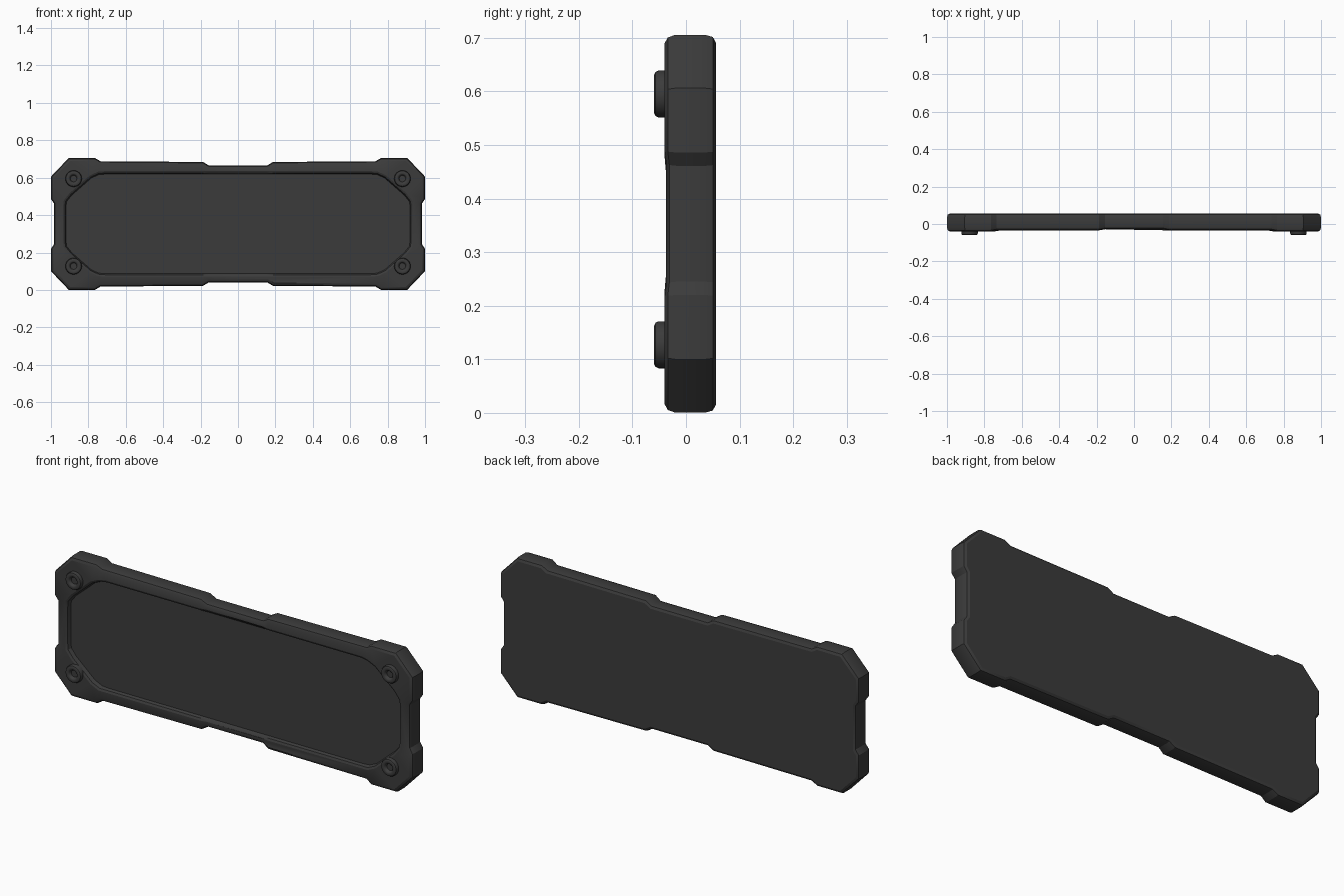
import bpy, bmesh, math
from mathutils import Vector

if "Cube" in bpy.data.objects:
    bpy.data.objects.remove(bpy.data.objects["Cube"])

CZ = 0.353  # middle height of the plate

grey = bpy.data.materials.new("dark grey")
grey.diffuse_color = (0.044, 0.044, 0.044, 1)
grey.use_nodes = True
grey.node_tree.nodes["Principled BSDF"].inputs["Base Color"].default_value = grey.diffuse_color

# One quarter of each outline: x, height from the middle, y of the front surface
OUTER = [(0.155, 0.312, -0.028), (0.187, 0.331, -0.034), (0.735, 0.335, -0.034),
         (0.765, 0.3525, -0.04), (0.905, 0.3525, -0.04), (1.0, 0.253, -0.04),
         (1.0, 0.133, -0.04), (0.983, 0.108, -0.037)]
INNER = [(0.155, 0.268, -0.028), (0.187, 0.268, -0.034), (0.71, 0.268, -0.034),
         (0.745, 0.265, -0.04), (0.785, 0.247, -0.04), (0.89, 0.155, -0.04),
         (0.918, 0.12, -0.04), (0.922, 0.09, -0.037)]


def full_loop(quarter):
    """Mirror a quarter outline into a closed clockwise loop."""
    def flip(sx, sz):
        return [(x * sx, z * sz, y) for x, z, y in quarter]
    return flip(1, 1) + flip(1, -1)[::-1] + flip(-1, -1) + flip(-1, 1)[::-1]


def inset(loop, d):
    """Move every side of a clockwise loop inwards by d."""
    out = []
    for i, (x, z, y) in enumerate(loop):
        p = Vector((x, z))
        a = (p - Vector(loop[i - 1][:2])).normalized()
        b = (Vector(loop[(i + 1) % len(loop)][:2]) - p).normalized()
        na, nb = Vector((a.y, -a.x)), Vector((b.y, -b.x))
        q = p + (na + nb) * d / (1 + na.dot(nb))
        out.append((q.x, q.y, y))
    return out


def add_ring(bm, loop, depth):
    """depth(front_y) gives the y of each vertex."""
    return [bm.verts.new((x, depth(y), z + CZ)) for x, z, y in loop]


def bridge(bm, a, b):
    n = len(a)
    for i in range(n):
        bm.faces.new((a[i], a[(i + 1) % n], b[(i + 1) % n], b[i]))


def fill(bm, rings, normal):
    edges = [bm.edges.get((r[i - 1], r[i])) for r in rings for i in range(len(r))]
    bmesh.ops.triangle_fill(bm, edges=edges, use_beauty=True, normal=normal)


def finish(bm, name, angle):
    bmesh.ops.recalc_face_normals(bm, faces=bm.faces)
    me = bpy.data.meshes.new(name)
    bm.to_mesh(me)
    bm.free()
    me.materials.append(grey)
    ob = bpy.data.objects.new(name, me)
    bpy.context.collection.objects.link(ob)
    bpy.ops.object.select_all(action='DESELECT')
    ob.select_set(True)
    bpy.context.view_layer.objects.active = ob
    bpy.ops.object.shade_smooth_by_angle(angle=math.radians(angle))
    return ob


# Plate: rounded outer wall, front rim and shallow recessed panel
bm = bmesh.new()
outer, inner = full_loop(OUTER), full_loop(INNER)
wall = [add_ring(bm, inset(outer, d), f) for d, f in (
    (0.015, lambda y: 0.056), (0.004, lambda y: 0.05), (0.0, lambda y: 0.036),
    (0.0, lambda y: y + 0.02), (0.005, lambda y: y + 0.006), (0.016, lambda y: y))]
lip = [add_ring(bm, inset(inner, d), f) for d, f in (
    (-0.014, lambda y: y), (-0.004, lambda y: y + 0.005), (0.002, lambda y: -0.016))]
for rings in (wall, lip):
    for a, b in zip(rings, rings[1:]):
        bridge(bm, a, b)
fill(bm, [wall[-1], lip[0]], (0, -1, 0))
fill(bm, [wall[0]], (0, 1, 0))
fill(bm, [lip[-1]], (0, -1, 0))
finish(bm, "plate", 25)

# Corner bolts: turned heads with a round socket
BOLT = [(0.044, -0.03), (0.044, -0.051), (0.041, -0.057), (0.036, -0.0595),
        (0.026, -0.0595), (0.022, -0.057), (0.017, -0.046)]
SIDES = 32
for sx in (-1, 1):
    for z in (0.595, 0.127):
        bm = bmesh.new()
        rings = []
        for r, y in BOLT:
            rings.append([bm.verts.new((sx * 0.879 + r * math.cos(math.tau * i / SIDES), y,
                                        z + r * math.sin(math.tau * i / SIDES)))
                          for i in range(SIDES)])
        for a, b in zip(rings, rings[1:]):
            bridge(bm, a, b)
        bm.faces.new(rings[0])
        bm.faces.new(rings[-1])
        finish(bm, "corner_bolt", 35)
